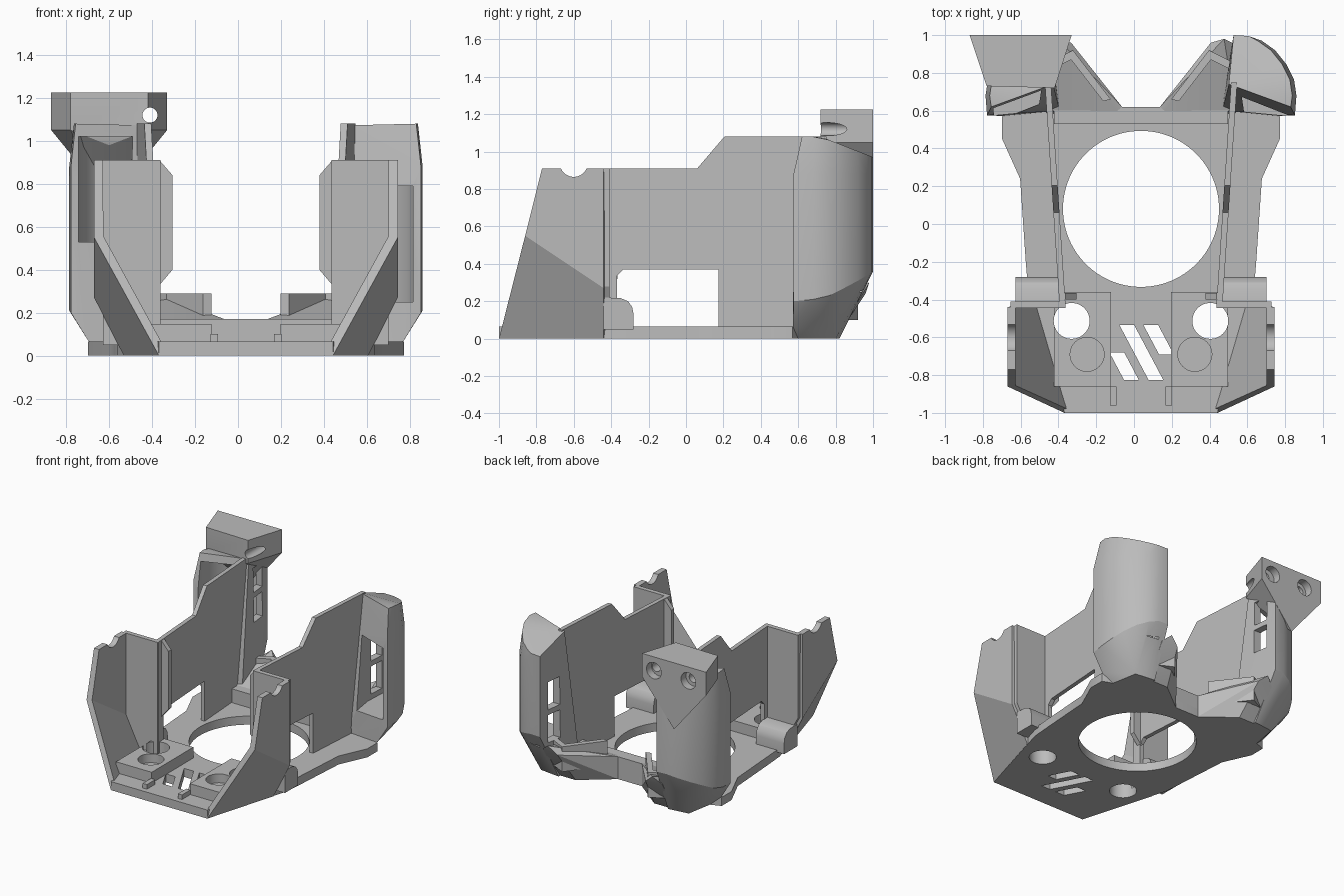
import bpy, bmesh, math
from mathutils import Vector

cube = bpy.data.objects.get("Cube")
if cube:
    bpy.data.objects.remove(cube, do_unlink=True)

CX = 0.037  # the body mirrors about this x
grey = bpy.data.materials.new("plain_grey")
grey.use_nodes = True
grey.diffuse_color = (0.5, 0.5, 0.5, 1)
grey.node_tree.nodes["Principled BSDF"].inputs["Base Color"].default_value = (0.5, 0.5, 0.5, 1)


def make(name, bm, solid=True):
    if solid:
        bmesh.ops.recalc_face_normals(bm, faces=bm.faces)
    mesh = bpy.data.meshes.new(name)
    bm.to_mesh(mesh)
    bm.free()
    obj = bpy.data.objects.new(name, mesh)
    obj.location.x = CX
    bpy.context.collection.objects.link(obj)
    mesh.materials.append(grey)
    return obj


def prism(name, pts, to3d, a, b):
    """Extrude a 2D outline between levels a and b; to3d places each point."""
    bm = bmesh.new()
    low = [bm.verts.new(to3d(u, v, a)) for u, v in pts]
    high = [bm.verts.new(to3d(u, v, b)) for u, v in pts]
    n = len(pts)
    bm.faces.new(low[::-1])
    bm.faces.new(high)
    for i in range(n):
        bm.faces.new((low[i], low[(i + 1) % n], high[(i + 1) % n], high[i]))
    return make(name, bm)


def flat(u, v, w):    # plan outline raised along z
    return (u, v, w)


def front(u, v, w):   # x-z outline along y
    return (u, w, v)


def side(u, v, w):    # y-z outline along x
    return (w, u, v)


def box(name, x0, x1, y0, y1, z0, z1):
    return prism(name, [(x0, y0), (x1, y0), (x1, y1), (x0, y1)], flat, z0, z1)


def hull(name, pts):
    bm = bmesh.new()
    for p in pts:
        bm.verts.new(p)
    res = bmesh.ops.convex_hull(bm, input=bm.verts)
    junk = [g for g in res["geom_interior"] if isinstance(g, bmesh.types.BMVert)]
    bmesh.ops.delete(bm, geom=junk, context='VERTS')
    bmesh.ops.dissolve_limit(bm, angle_limit=0.02, verts=bm.verts, edges=bm.edges)
    return make(name, bm)


def disc(x, y, r, z0, z1, to3d=flat, n=48):
    ring = [(x + r * math.cos(t * math.tau / n), y + r * math.sin(t * math.tau / n)) for t in range(n)]
    return prism("cutter", ring, to3d, z0, z1)


def apply(obj, kind, **settings):
    mod = obj.modifiers.new(kind.lower(), kind)
    for key, value in settings.items():
        setattr(mod, key, value)
    bpy.context.view_layer.objects.active = obj
    bpy.ops.object.modifier_apply(modifier=mod.name)
    return obj


def cut(obj, *cutters):
    for c in cutters:
        bpy.context.view_layer.update()
        apply(obj, 'BOOLEAN', operation='DIFFERENCE', solver='EXACT', object=c)
        bpy.data.objects.remove(c, do_unlink=True)
    return obj


def mirror(obj):
    return apply(obj, 'MIRROR', use_mirror_merge=False)


# Floor plate with round opening, screw holes and slanted vents
half = [(.405, -1), (.60, -.32), (.61, -.2), (.64, .24), (.735, .45), (.735, .57), (.60, .62)]
floor = prism("floor_plate", half + [(-x, y) for x, y in half[::-1]], flat, 0, .065)
cut(floor, disc(0, .08, .413, -.1, .2, n=96))
for s in (1, -1):
    cut(floor, disc(s * .367, -.513, .095, -.1, .2))
for x, top, bottom in ((-.167, -.68, -.825), (-.114, -.535, -.825), (.013, -.535, -.69)):
    shift = (top - bottom) * .53
    cut(floor, prism("cutter", [(x, top), (x + .078, top), (x + .078 + shift, bottom), (x + shift, bottom)],
                     flat, -.1, .2))

# Raised mounting pads
pad = box("mounting_pads", .16, .46, -.86, -.36, .06, .147)
mirror(cut(pad, disc(.367, -.513, .095, -.1, .3), disc(.285, -.69, .09, .08, .3)))
mirror(box("front_posts", .13, .165, -.96, -.86, .06, .10))

# Slanted front corner shields
bm = bmesh.new()
a, b, d, e, f, g = [bm.verts.new(p) for p in (
    (.405, -1, 0), (.707, -.86, .55), (.569, -.44, 0),
    (.707, -.44, .27), (.707, -.77, .91), (.707, -.44, .91))]
bm.faces.new((a, d, e, b))
bm.faces.new((b, e, g, f))
for face in bm.faces:
    face.normal_update()
    if face.normal.x < 0:
        face.normal_flip()
shield = make("corner_shields", bm, solid=False)
apply(shield, 'SOLIDIFY', thickness=.042, offset=-1, use_even_offset=True)
cut(shield, disc(-.6, .94, .075, .5, .9, side))
mirror(shield)

# Cross panels and their chamfered flanges
mirror(prism("cross_panels", [(.40, .05), (.565, .05), (.69, .28), (.69, .91), (.40, .91)],
             front, -.445, -.41))
mirror(prism("panel_flanges", [(.41, .32), (.342, .40), (.342, .84), (.40, .907), (.41, .907)],
             front, -.40, -.365))

# Long side walls, splayed toward the back, with an open window
wall = [(-.44, .05), (-.37, .05), (-.37, .335), (-.335, .37), (.175, .37), (.175, .05),
        (.75, .05), (.75, 1.08), (.205, 1.08), (.06, .91), (-.44, .91)]
mirror(prism("side_walls", wall, lambda y, z, w: (.40 + .066 * (y + .42) + w, y, z), 0, .032))

# Rounded stops beside the windows
stop = [(-.44, .05), (-.44, .22), (-.35, .217), (-.31, .20), (-.288, .17), (-.28, .13), (-.28, .05)]
mirror(prism("rounded_stops", stop, side, .43, .665))

# Rear lip, sloped gussets and clip fins
box("rear_lip", -.46, .46, .53, .62, 0, .17)
mirror(hull("rear_gussets", [
    (.10, .62, 0), (.10, .62, .17), (.10, .57, .16), (.33, .80, 0), (.50, .80, 0), (.50, .58, 0),
    (.37, .96, .24), (.44, .98, .30), (.50, .95, .25), (.50, .60, .17)]))
mirror(prism("clip_fins", [(.16, .66), (.20, .65), (.37, .87), (.47, .82), (.48, .86), (.36, .92)],
             flat, .1, .29))


def cap_z(y):
    return 1.08 - .39 * max(0, y - .72)


# Hollow rear wings: curved shell, sloped cap, front pocket and inner slots
plan = [(.465, .74, .15), (.49, 1.0, .36), (.57, .995, .36), (.64, .97, .34), (.71, .92, .31), (.77, .845, .27),
        (.81, .765, .23), (.823, .68, .21), (.815, .575, .20)]
pocket = [(.52, .76), (.53, .95), (.62, .93), (.70, .87), (.755, .79), (.785, .70), (.775, .5), (.56, .5)]
base = [(.43, .60, 0), (.66, .58, 0), (.735, .572, .07), (.62, .80, 0), (.46, .82, 0)]


def wing(name, s, z0, z1):
    pts = list(base)
    for x, y, z in plan:
        thin = .022 if x > .6 else 0
        pts += [(x, y, z), (x, y, min(.88, cap_z(y))), (x - thin, max(y, .62), cap_z(max(y, .62)))]
    obj = hull(name, [(s * x, y, z) for x, y, z in pts])
    cut(obj, prism("cutter", [(s * x, y) for x, y in pocket], flat, z0, z1))
    mid = (z0 + z1) / 2
    for lo, hi in ((z0 + .04, mid - .02), (mid + .02, z1 - .04)):
        cut(obj, box("cutter", min(s * .4, s * .56), max(s * .4, s * .56), .80, .92, lo, hi))
    return obj


wing("left_rear_wing", 1, .25, .79)
wing("right_rear_wing", -1, .53, 1.02)

# Flared bracket head on the right wing, with recessed screw holes
head_pts = [(-.60, 1.0, .72), (-.60, .75, .98)]
for z in (1.05, 1.225):
    head_pts += [(-.87, 1.0, z), (-.33, 1.0, z), (-.86, .97, z), (-.79, .84, z), (-.78, .73, z), (-.42, .72, z)]
head = hull("bracket_head", [(x - CX, y, z) for x, y, z in head_pts])
cut(head, disc(-.43 - CX, 1.12, .062, .94, 1.2, front, 32), disc(-.41 - CX, 1.12, .035, .5, 1.2, front, 32),
    disc(-.72 - CX, 1.12, .062, .94, 1.2, front, 32), disc(-.72 - CX, 1.12, .035, .86, 1.2, front, 32))

# Soft shading on the curved shells, crisp edges elsewhere
for obj in bpy.context.collection.objects:
    if obj.type == 'MESH' and grey.name in obj.data.materials:
        bpy.ops.object.select_all(action='DESELECT')
        obj.select_set(True)
        bpy.context.view_layer.objects.active = obj
        bpy.ops.object.shade_smooth_by_angle(angle=math.radians(25))
